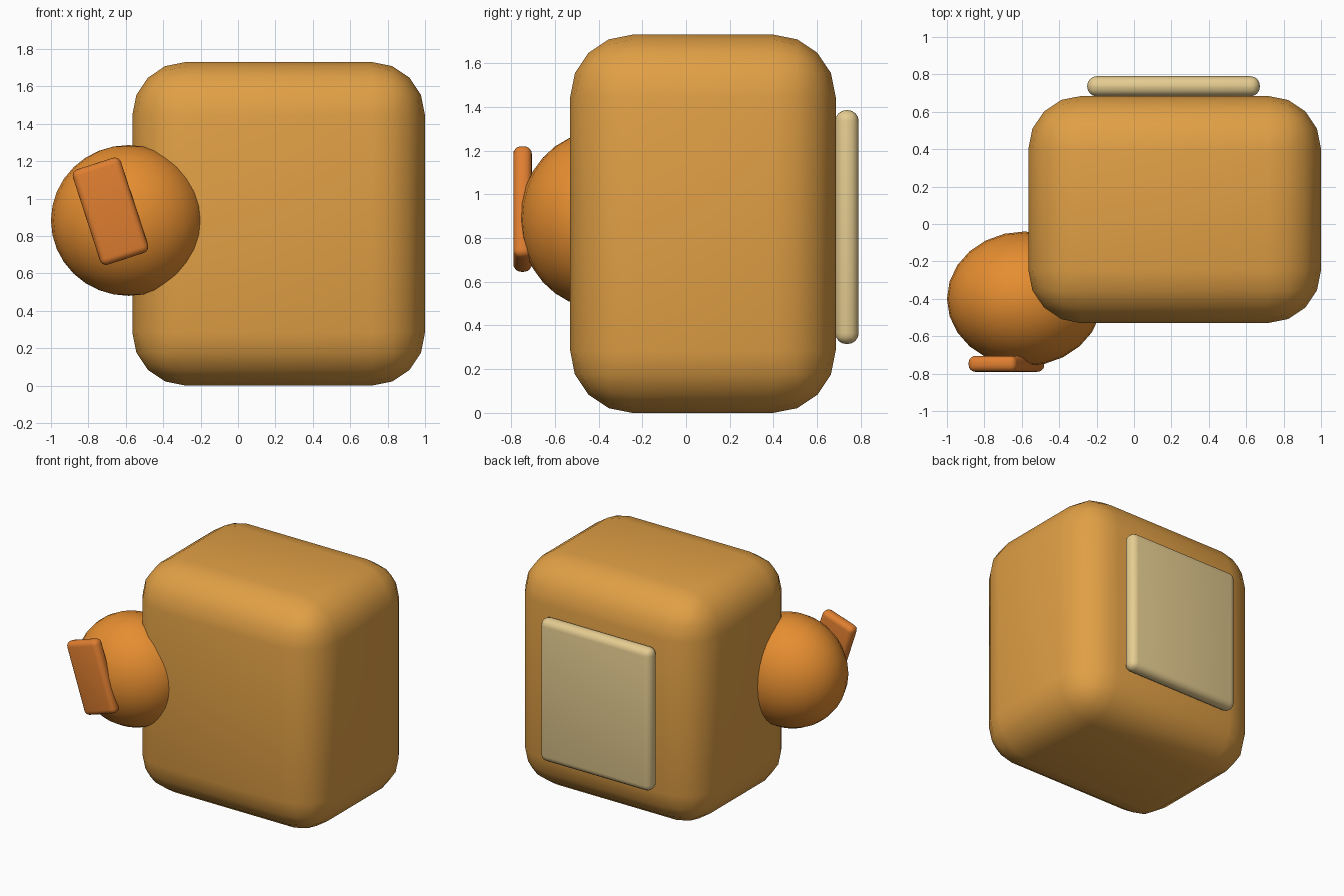
import bpy
from math import radians

if "Cube" in bpy.data.objects:
    bpy.data.objects.remove(bpy.data.objects["Cube"])


def paint(obj, rgb):
    mat = bpy.data.materials.new(obj.name + "_colour")
    mat.diffuse_color = (*rgb, 1)
    mat.use_nodes = True
    mat.node_tree.nodes["Principled BSDF"].inputs["Base Color"].default_value = mat.diffuse_color
    obj.data.materials.append(mat)


def rounded_box(name, lo, hi, radius, segments, rgb, tilt=0):
    """Smooth bevelled box between two corners, tilted about y."""
    centre = [(a + b) / 2 for a, b in zip(lo, hi)]
    bpy.ops.mesh.primitive_cube_add(size=1, location=centre)
    obj = bpy.context.object
    obj.name = name
    obj.scale = [b - a for a, b in zip(lo, hi)]
    bpy.ops.object.transform_apply(location=False, rotation=False, scale=True)
    obj.rotation_euler.y = tilt
    bevel = obj.modifiers.new("round_edges", 'BEVEL')
    bevel.width = radius
    bevel.segments = segments
    bpy.ops.object.shade_smooth()
    paint(obj, rgb)
    return obj


# Main block
rounded_box("body", (-0.565, -0.53, 0), (1.0, 0.685, 1.73), 0.285, 4,
            (0.75, 0.35, 0.06))

# Flat panel on the back
rounded_box("back_panel", (-0.25, 0.683, 0.315), (0.673, 0.79, 1.385), 0.05, 4,
            (0.78, 0.60, 0.28))

# Squashed ball at the front left corner
bpy.ops.mesh.primitive_uv_sphere_add(segments=24, ring_count=16, radius=1,
                                     location=(-0.585, -0.40, 0.883))
ball = bpy.context.object
ball.name = "side_ball"
ball.scale = (0.415, 0.36, 0.403)
bpy.ops.object.shade_smooth()
paint(ball, (0.79, 0.27, 0.03))

# Small tilted plate on the ball
rounded_box("ball_plate", (-0.817, -0.79, 0.665), (-0.547, -0.705, 1.20), 0.035, 4,
            (0.74, 0.21, 0.03), radians(-18))
